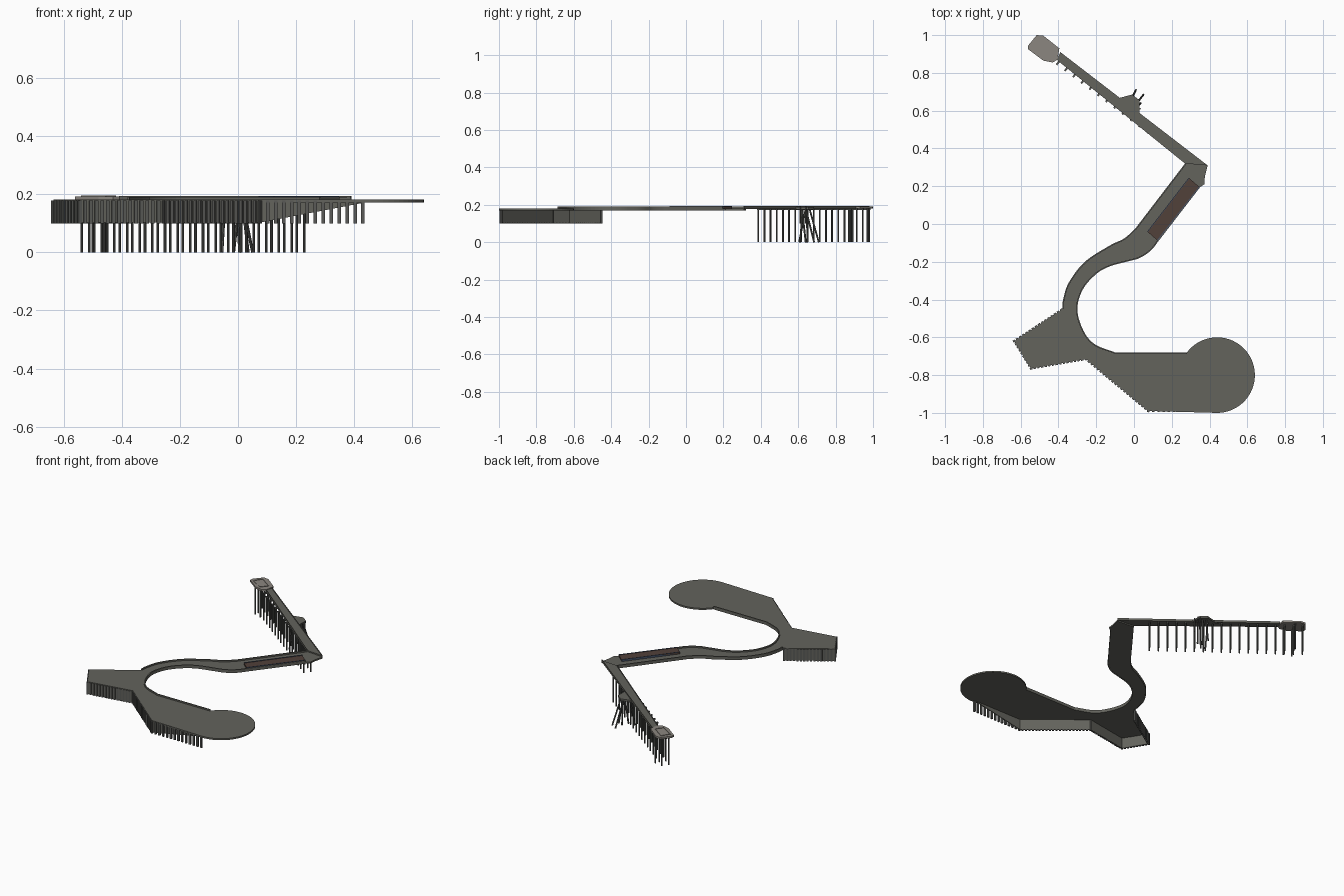
import bpy, bmesh, math
from mathutils import Vector, Matrix

if "Cube" in bpy.data.objects:
    bpy.data.objects.remove(bpy.data.objects["Cube"])

def mat(name, c):
    m = bpy.data.materials.new(name)
    m.diffuse_color = (*c, 1)
    m.use_nodes = True
    m.node_tree.nodes["Principled BSDF"].inputs["Base Color"].default_value = m.diffuse_color
    return m

DECK = mat("deck_grey", (0.125, 0.125, 0.108))
PILE = mat("pile_grey", (0.10, 0.102, 0.095))
PALE = mat("pale_stone", (0.26, 0.24, 0.215))
BROWN = mat("brown_planks", (0.082, 0.052, 0.042))
BLUE = mat("slate_blue_edge", (0.06, 0.085, 0.14))

def finish(bm, name, m):
    bmesh.ops.recalc_face_normals(bm, faces=bm.faces)
    me = bpy.data.meshes.new(name)
    bm.to_mesh(me)
    bm.free()
    me.materials.append(m)
    ob = bpy.data.objects.new(name, me)
    bpy.context.collection.objects.link(ob)
    return ob

def slab(name, pts, z0, z1, m):
    """Flat outline extruded between two heights."""
    bm = bmesh.new()
    lo = [bm.verts.new((x, y, z0)) for x, y in pts]
    hi = [bm.verts.new((x, y, z1)) for x, y in pts]
    bm.faces.new(lo[::-1])
    bm.faces.new(hi)
    n = len(pts)
    for i in range(n):
        j = (i + 1) % n
        bm.faces.new((lo[i], lo[j], hi[j], hi[i]))
    return finish(bm, name, m)

def strip(name, pts, w, z0, z1, m, closed=False):
    """Thin wall following a path, laid to the left of it (right if w < 0)."""
    P = [Vector(p) for p in pts]
    n = len(P)
    bm = bmesh.new()
    rings = []
    for i, p in enumerate(P):
        a = P[i - 1] if (i or closed) else p
        b = P[(i + 1) % n] if (i < n - 1 or closed) else p
        d1 = (p - a).normalized() if a != p else (b - p).normalized()
        d2 = (b - p).normalized() if b != p else d1
        nv = Vector((-d1.y - d2.y, d1.x + d2.x)).normalized()
        q = p + nv * w / max(0.5, nv.dot(Vector((-d1.y, d1.x))))
        rings.append([bm.verts.new((*v, z)) for v, z in ((p, z0), (q, z0), (q, z1), (p, z1))])
    for i in range(n if closed else n - 1):
        r, s = rings[i], rings[(i + 1) % n]
        for k in range(4):
            bm.faces.new((r[k], r[(k + 1) % 4], s[(k + 1) % 4], s[k]))
    if not closed:
        bm.faces.new(rings[0])
        bm.faces.new(rings[-1])
    return finish(bm, name, m)

def add_pile(bm, a, b, r, sides=8):
    a, b = Vector(a), Vector(b)
    M = Matrix.Translation((a + b) / 2) @ (b - a).to_track_quat('Z', 'Y').to_matrix().to_4x4()
    bmesh.ops.create_cone(bm, cap_ends=True, segments=sides, radius1=r, radius2=r,
                          depth=(b - a).length, matrix=M)

def smooth_path(pts, k=6):
    """Catmull-Rom curve through the points."""
    P = [Vector(p) for p in pts]
    P = [2 * P[0] - P[1]] + P + [2 * P[-1] - P[-2]]
    out = []
    for i in range(1, len(P) - 2):
        a, b, c, d = P[i - 1:i + 3]
        for s in range(k):
            t = s / k
            out.append(tuple(0.5 * (2 * b + (c - a) * t + (2 * a - 5 * b + 4 * c - d) * t * t
                                    + (3 * b - a - 3 * c + d) * t ** 3)))
    return out + [tuple(P[-2])]

# promenade and round terrace in one deck
outer = smooth_path([(0.01, -0.02), (-0.05, -0.075), (-0.13, -0.115), (-0.26, -0.20),
                     (-0.345, -0.31), (-0.375, -0.40), (-0.38, -0.45)])
quay = [(-0.385, -0.455), (-0.635, -0.62), (-0.545, -0.765), (-0.255, -0.715), (0.075, -0.99)]
disc = []
for i in range(41):
    a = math.radians(-90 + 231 * i / 40)
    disc.append((0.44 + 0.2 * math.cos(a), -0.80 + 0.2 * math.sin(a)))
inner = smooth_path([(-0.10, -0.68), (-0.21, -0.635), (-0.27, -0.56), (-0.30, -0.45),
                     (-0.27, -0.345), (-0.20, -0.265), (-0.13, -0.225), (-0.04, -0.20),
                     (0.03, -0.18), (0.09, -0.14), (0.13, -0.09)])
head = [(0.35, 0.195), (0.372, 0.21), (0.375, 0.25), (0.39, 0.31), (0.27, 0.32)]
slab("promenade_deck", outer + quay + disc + [(0.28, -0.68)] + inner + head, 0.171, 0.181, DECK)

# parapets on both edges of the promenade
strip("inner_parapet", [(0.28, -0.68)] + inner + head[:1], 0.007, 0.17, 0.19, DECK)
strip("outer_parapet", [(0.27, 0.32)] + outer, 0.007, 0.17, 0.19, DECK)

# brown planted section with slim edging
brown = [(0.29, 0.245), (0.07, -0.04), (0.125, -0.088), (0.347, 0.195)]
slab("brown_section", brown, 0.18, 0.191, BROWN)
for i in (0, 2):
    strip("section_edging", brown[i:i + 2], 0.004, 0.18, 0.194, BLUE)

# sheet wall below the quay, with close-set piles
strip("quay_wall", quay, 0.006, 0.102, 0.172, DECK)
bm = bmesh.new()
for p, q in zip(quay, quay[1:] + [(0.43, -0.99)]):
    p, q = Vector(p), Vector(q)
    gap = 0.027 if q.x > 0.4 else 0.02
    n = round((q - p).length / gap)
    rot = Matrix.Rotation(math.atan2((q - p).y, (q - p).x), 4, 'Z')
    for i in range(n + 1):
        c = p.lerp(q, i / n)
        bmesh.ops.create_cube(bm, size=1, matrix=Matrix.Translation((c.x, c.y, 0.139)) @ rot
                              @ Matrix.Diagonal((0.012, 0.011, 0.078, 1)))
finish(bm, "quay_piles", PILE)

# wall that tapers away under the terrace front
bm = bmesh.new()
sec = [(0.075, 0.102), (0.44, 0.172), (0.075, 0.172)]
f = [bm.verts.new((x, -0.988, z)) for x, z in sec]
b = [bm.verts.new((x, -0.982, z)) for x, z in sec]
bm.faces.new(f)
bm.faces.new(b[::-1])
for i in range(3):
    j = (i + 1) % 3
    bm.faces.new((f[i], f[j], b[j], b[i]))
finish(bm, "tapered_wall", DECK)

# long pier arm with kerbs
slab("pier_deck", [(0.39, 0.31), (-0.39, 0.91), (-0.41, 0.87), (0.27, 0.32)], 0.179, 0.189, DECK)
strip("pier_kerb", [(0.39, 0.31), (-0.39, 0.91)], 0.004, 0.185, 0.193, DECK)
strip("pier_kerb", [(-0.41, 0.87), (0.27, 0.32)], 0.004, 0.185, 0.193, DECK)

# paired piles and cross beams under the pier
bm = bmesh.new()
beams = bmesh.new()
nrm = Vector((0.61, 0.793))
ang = Matrix.Rotation(math.atan2(nrm.y, nrm.x), 4, 'Z')
first, last = Vector((-0.525, 0.962)), Vector((0.215, 0.403))
for i in range(18):
    c = first.lerp(last, i / 17)
    for s in (-0.021, 0.021):
        p = c + nrm * s
        add_pile(bm, (p.x, p.y, 0), (p.x, p.y, 0.18), 0.0045)
    bmesh.ops.create_cube(beams, size=1, matrix=Matrix.Translation((c.x, c.y, 0.177)) @ ang
                          @ Matrix.Diagonal((0.052, 0.01, 0.008, 1)))
for p in ((-0.50, 0.89), (-0.45, 0.87), (-0.46, 0.97)):
    add_pile(bm, (*p, 0), (*p, 0.186), 0.0045)
finish(bm, "pier_piles", PILE)
finish(beams, "pier_cross_beams", PILE)

# pale platform at the pier tip with framed centre
slab("tip_platform", [(-0.56, 0.925), (-0.56, 0.945), (-0.515, 1.0), (-0.48, 0.997), (-0.395, 0.93),
                      (-0.405, 0.87), (-0.43, 0.855), (-0.48, 0.865)], 0.18, 0.192, PALE)
strip("tip_frame", [(-0.535, 0.928), (-0.505, 0.975), (-0.425, 0.918), (-0.457, 0.88)],
      0.004, 0.191, 0.195, PALE, closed=True)

# landing stage on the pier with raked piles
slab("landing_stage", [(-0.10, 0.675), (-0.08, 0.667), (-0.01, 0.685), (0.03, 0.655), (0.03, 0.58),
                       (-0.02, 0.58)], 0.176, 0.188, DECK)
bm = bmesh.new()
for top, foot in (((-0.015, 0.66), (0.01, 0.71)), ((0.015, 0.64), (0.05, 0.685)),
                  ((-0.045, 0.64), (-0.055, 0.605)), ((0.005, 0.625), (-0.015, 0.61)),
                  ((0.015, 0.62), (0.035, 0.64)), ((0.0, 0.645), (0.005, 0.65))):
    add_pile(bm, (*foot, 0), (*top, 0.18), 0.005)
finish(bm, "raked_piles", PILE)
bm = bmesh.new()
for y in (0.61, 0.64):
    add_pile(bm, (0.032, y, 0.10), (0.032, y, 0.19), 0.004)
finish(bm, "landing_fenders", PILE)
